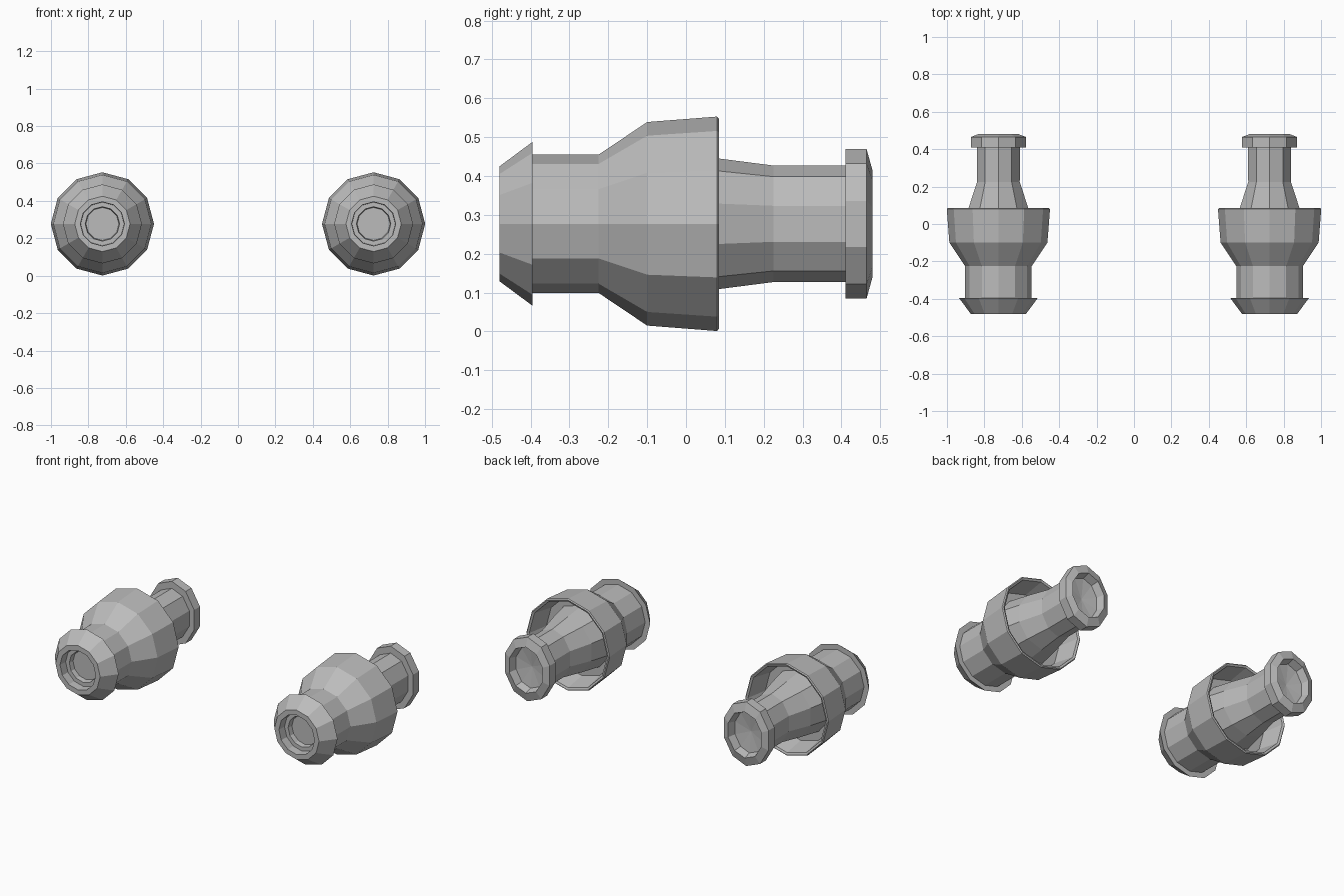
import bpy
import bmesh
from math import cos, sin, pi

cube = bpy.data.objects.get("Cube")
if cube:
    bpy.data.objects.remove(cube, do_unlink=True)

grey = bpy.data.materials.new("engine grey")
grey.use_nodes = True
grey.diffuse_color = (0.5, 0.5, 0.5, 1)
grey.node_tree.nodes["Principled BSDF"].inputs["Base Color"].default_value = (0.5, 0.5, 0.5, 1)

AXIS_Z = 0.277


def lathe(name, x, profile, sides, phase=0.0):
    """Rings along y given as (y, x radius, z radius); zero radius closes to a point."""
    bm = bmesh.new()
    rings = []
    for y, rx, rz in profile:
        if rx == 0:
            rings.append([bm.verts.new((0, y, 0))] * sides)
            continue
        angles = [phase + 2 * pi * i / sides for i in range(sides)]
        rings.append([bm.verts.new((rx * cos(a), y, rz * sin(a))) for a in angles])
    for a, b in zip(rings, rings[1:]):
        for i in range(sides):
            j = (i + 1) % sides
            corners = list(dict.fromkeys((a[i], a[j], b[j], b[i])))
            bm.faces.new(corners)
    for ring in (rings[0], rings[-1]):
        if len(set(ring)) == sides:
            bm.faces.new(ring)
    bmesh.ops.recalc_face_normals(bm, faces=bm.faces)
    mesh = bpy.data.meshes.new(name)
    bm.to_mesh(mesh)
    bm.free()
    mesh.materials.append(grey)
    obj = bpy.data.objects.new(name, mesh)
    obj.location = (x, 0, AXIS_Z)
    bpy.context.collection.objects.link(obj)


# Bell housing: stepped intake, flared lip, barrel, cone and hollow rear skirt
housing = [
    (-0.40, 0.088), (-0.43, 0.092), (-0.43, 0.116), (-0.48, 0.118),
    (-0.48, 0.148), (-0.395, 0.211), (-0.395, 0.178), (-0.225, 0.178),
    (-0.10, 0.262), (0.08, 0.276), (0.085, 0.27), (0.08, 0.258),
    (-0.05, 0.235),
]

# Oval tail pipe flaring into the housing
pipe = [(-0.06, 0.205, 0.186), (0.085, 0.168, 0.168),
        (0.225, 0.12, 0.15), (0.42, 0.121, 0.15)]

# Chamfered oval collar with a recessed conical nozzle
collar = [(0.41, 0.11, 0.14), (0.41, 0.155, 0.192), (0.465, 0.155, 0.192),
          (0.48, 0.115, 0.138), (0.435, 0.10, 0.125), (0.42, 0, 0)]

for side, x in (("left", 0.725), ("right", -0.725)):
    lathe(side + "_engine_housing", x, [(y, r, r) for y, r in housing], 12)
    lathe(side + "_tail_pipe", x, pipe, 10, pi / 10)
    lathe(side + "_nozzle_collar", x, collar, 10, pi / 10)
